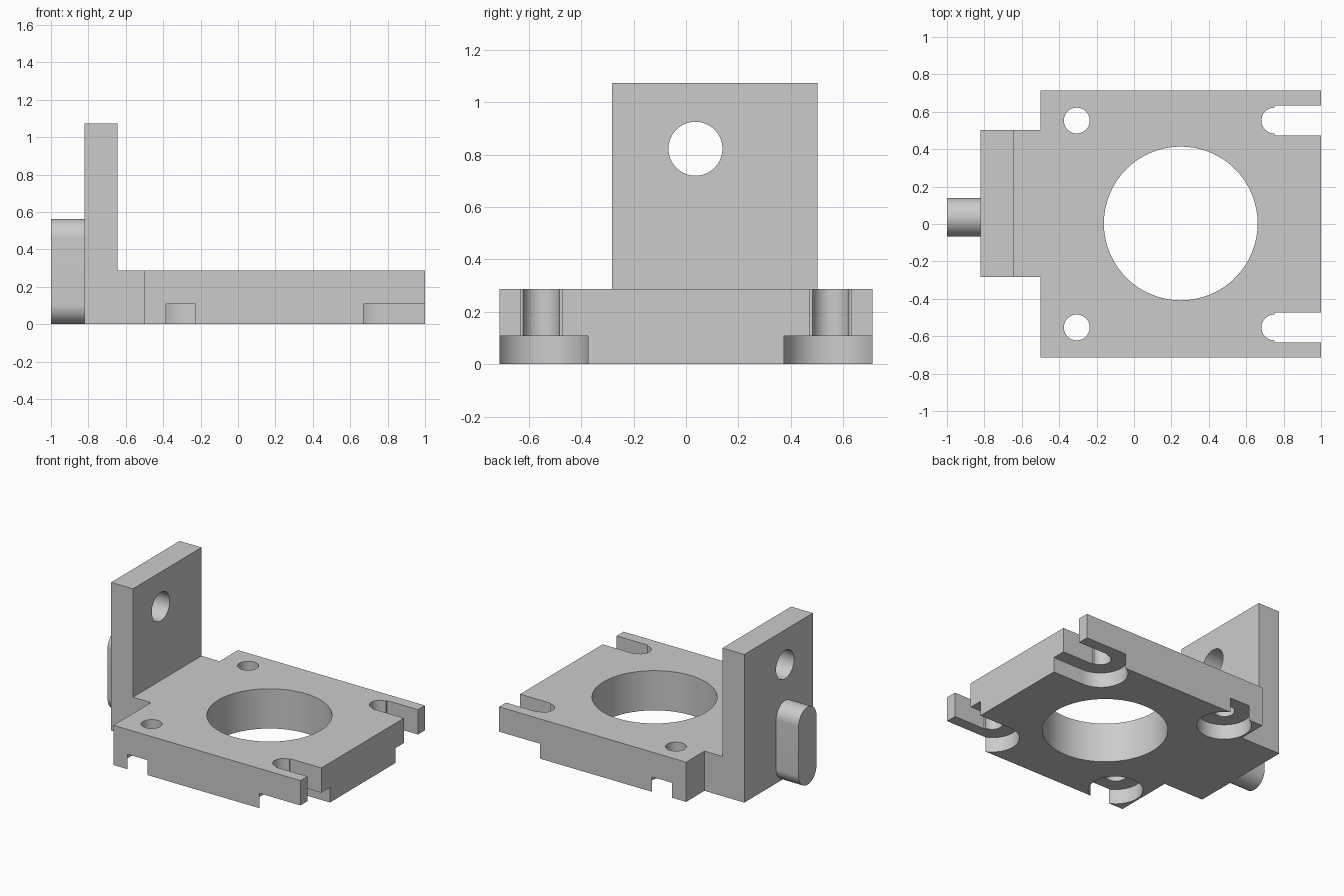
import bpy, bmesh, math
from mathutils import Vector

if "Cube" in bpy.data.objects:
    bpy.data.objects.remove(bpy.data.objects["Cube"], do_unlink=True)

grey = bpy.data.materials.new("plain_grey")
grey.use_nodes = True
grey.diffuse_color = (0.6, 0.6, 0.6, 1)
grey.node_tree.nodes["Principled BSDF"].inputs["Base Color"].default_value = (0.6, 0.6, 0.6, 1)


def prism(name, outline, direction):
    """Extrude a closed outline of 3D points along a direction."""
    bm = bmesh.new()
    face = bm.faces.new([bm.verts.new(p) for p in outline])
    out = bmesh.ops.extrude_face_region(bm, geom=[face])
    moved = [v for v in out["geom"] if isinstance(v, bmesh.types.BMVert)]
    bmesh.ops.translate(bm, verts=moved, vec=Vector(direction))
    bmesh.ops.recalc_face_normals(bm, faces=bm.faces)
    mesh = bpy.data.meshes.new(name)
    bm.to_mesh(mesh)
    bm.free()
    mesh.materials.append(grey)
    obj = bpy.data.objects.new(name, mesh)
    bpy.context.collection.objects.link(obj)
    return obj


def box(name, x0, x1, y0, y1, z0, z1):
    return prism(name, [(x0, y0, z0), (x1, y0, z0), (x1, y1, z0), (x0, y1, z0)], (0, 0, z1 - z0))


def circle(r, n=64):
    return [(r * math.cos(math.tau * i / n), r * math.sin(math.tau * i / n)) for i in range(n)]


def upright_cylinder(name, x, y, r, z0, z1):
    return prism(name, [(x + a, y + b, z0) for a, b in circle(r)], (0, 0, z1 - z0))


def combine(target, tool, operation):
    """Apply a boolean and discard the tool."""
    tool.hide_render = True
    mod = target.modifiers.new("boolean", "BOOLEAN")
    mod.operation = operation
    mod.solver = "EXACT"
    mod.object = tool
    with bpy.context.temp_override(object=target, active_object=target):
        bpy.ops.object.modifier_apply(modifier=mod.name)
    bpy.data.objects.remove(tool, do_unlink=True)


# Base plate with its offset tab
HALF, THICK, BORE = 0.713, 0.288, 0.108
plan = [(-0.5, -HALF), (1, -HALF), (1, HALF), (-0.5, HALF),
        (-0.5, 0.503), (-0.82, 0.503), (-0.82, -0.283), (-0.5, -0.283)]
bracket = prism("mounting_bracket", [(x, y, 0) for x, y in plan], (0, 0, THICK))

# Upright wall
combine(bracket, box("wall", -0.82, -0.645, -0.283, 0.503, 0, 1.074), "UNION")

# Central opening and wall hole
cutters = [upright_cylinder("centre_cutter", 0.25, 0.003, 0.411, -0.1, 0.5)]
cutters.append(prism("wall_cutter", [(-1, 0.036 + a, 0.823 + b) for a, b in circle(0.103)], (0.5, 0, 0)))

# Screw holes, open slots and the recesses beneath them
for s in (-1, 1):
    y = s * 0.553
    for x in (-0.306, 0.75):
        cutters.append(upright_cylinder("hole_cutter", x, y, 0.069, -0.1, 0.5))
        cutters.append(upright_cylinder("recess_cutter", x, y, 0.179, -0.1, BORE))
    cutters.append(box("slot_cutter", 0.75, 1.1, y - 0.08, y + 0.08, -0.1, 0.5))
    inner, outer = sorted((s * 0.374, s * 0.9))
    cutters.append(box("slot_recess_cutter", 0.75, 1.1, inner, outer, -0.1, BORE))
for cutter in cutters:
    combine(bracket, cutter, "DIFFERENCE")

# Round-ended key on the outside of the wall
R, TOP = 0.103, 0.563
arc = [math.pi * i / 32 for i in range(33)]
outline = [(-1, 0.036 + R * math.cos(a), TOP - R + R * math.sin(a)) for a in arc]
outline += [(-1, 0.036 - R * math.cos(a), R - R * math.sin(a)) for a in arc]
key = prism("wall_key", outline, (0.18, 0, 0))

# Smooth the round walls and keep the edges crisp
for obj in (bracket, key):
    bpy.ops.object.select_all(action="DESELECT")
    obj.select_set(True)
    bpy.context.view_layer.objects.active = obj
    bpy.ops.object.shade_smooth_by_angle(angle=math.radians(30))
